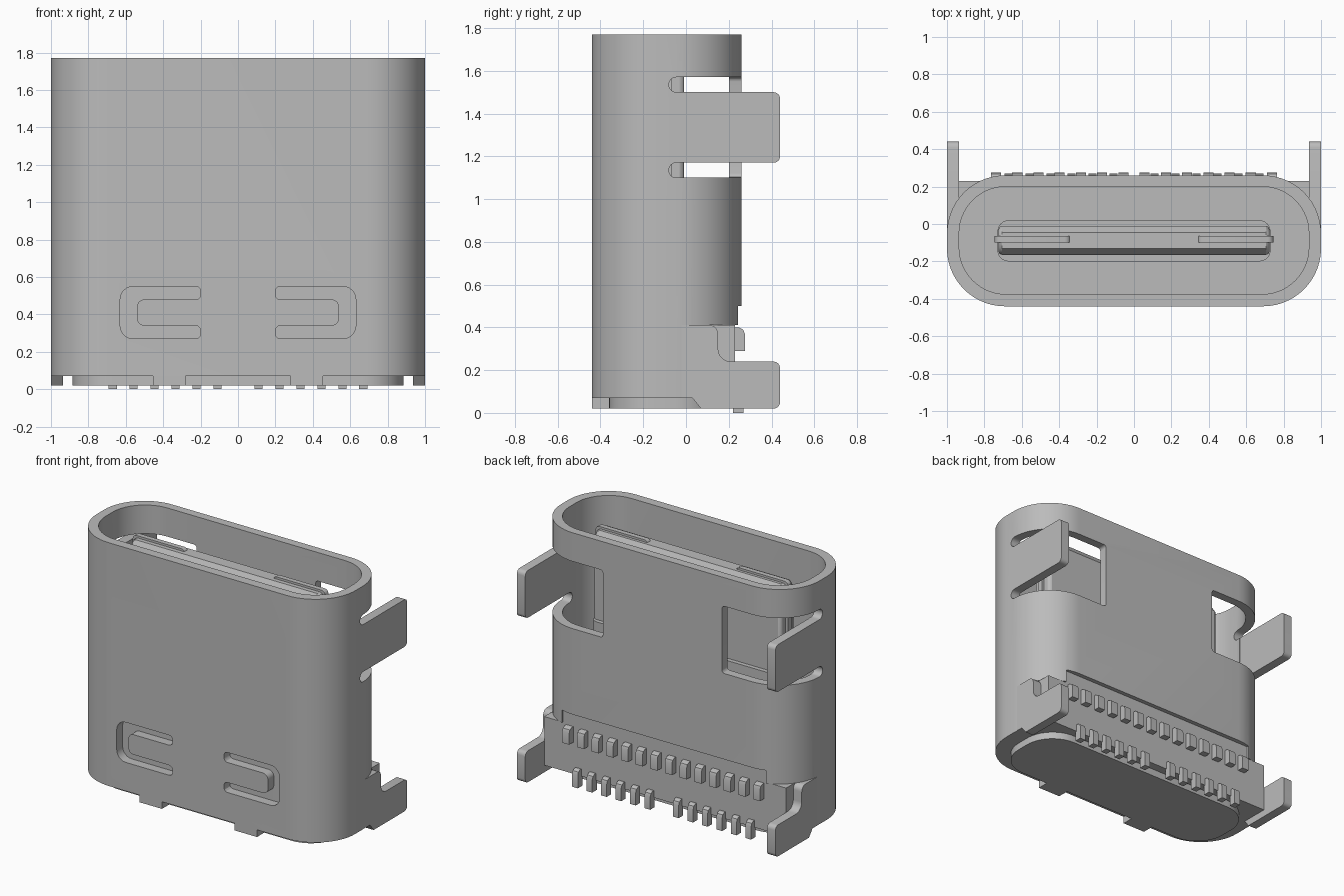
import bpy, bmesh, math
from mathutils import Vector

if "Cube" in bpy.data.objects:
    bpy.data.objects.remove(bpy.data.objects["Cube"], do_unlink=True)

grey = bpy.data.materials.new("metal_grey")
grey.use_nodes = True
COLOUR = (0.5, 0.5, 0.5, 1.0)
grey.diffuse_color = COLOUR
bsdf = next(n for n in grey.node_tree.nodes if n.type == 'BSDF_PRINCIPLED')
bsdf.inputs["Base Color"].default_value = COLOUR
bsdf.inputs["Roughness"].default_value = 0.6


def arc(cx, cy, r, a0, a1, n=6):
    """Points on an arc, angles in degrees."""
    return [(cx + r * math.cos(math.radians(a0 + (a1 - a0) * i / n)),
             cy + r * math.sin(math.radians(a0 + (a1 - a0) * i / n))) for i in range(n + 1)]


def rounded_rect(x0, x1, y0, y1, r, n=6):
    return (arc(x1 - r, y0 + r, r, -90, 0, n) + arc(x1 - r, y1 - r, r, 0, 90, n)
            + arc(x0 + r, y1 - r, r, 90, 180, n) + arc(x0 + r, y0 + r, r, 180, 270, n))


def prism(name, pts, axis, lo, hi):
    """Extrude a 2D profile along an axis; x uses (y,z), y uses (x,z), z uses (x,y)."""
    place = {'x': lambda p, t: (t, p[0], p[1]),
             'y': lambda p, t: (p[0], t, p[1]),
             'z': lambda p, t: (p[0], p[1], t)}[axis]
    bm = bmesh.new()
    face = bm.faces.new([bm.verts.new(place(p, lo)) for p in pts])
    top = bmesh.ops.extrude_face_region(bm, geom=[face])["geom"]
    shift = Vector(place((0, 0), hi - lo))
    bmesh.ops.translate(bm, vec=shift, verts=[v for v in top if isinstance(v, bmesh.types.BMVert)])
    bmesh.ops.remove_doubles(bm, verts=bm.verts, dist=1e-5)
    bmesh.ops.recalc_face_normals(bm, faces=bm.faces)
    me = bpy.data.meshes.new(name)
    bm.to_mesh(me)
    bm.free()
    me.materials.append(grey)
    ob = bpy.data.objects.new(name, me)
    bpy.context.collection.objects.link(ob)
    return ob


def box(name, x0, x1, y0, y1, z0, z1):
    return prism(name, [(x0, y0), (x1, y0), (x1, y1), (x0, y1)], 'z', z0, z1)


def cut(target, cutter):
    """Subtract the cutter, then remove it."""
    mod = target.modifiers.new("cut", 'BOOLEAN')
    mod.operation = 'DIFFERENCE'
    mod.solver = 'EXACT'
    mod.object = cutter
    bpy.context.view_layer.objects.active = target
    bpy.ops.object.modifier_apply(modifier=mod.name)
    bpy.data.objects.remove(cutter, do_unlink=True)


# Shell: hollow rounded tube
shell = prism("shell", rounded_rect(-1, 1, -0.44, 0.26, 0.31, 14), 'z', 0.07, 1.77)
cut(shell, prism("bore", rounded_rect(-0.935, 0.935, -0.375, 0.20, 0.25, 14), 'z', -0.2, 2.0))

# Rear openings at the foot of the shell
cut(shell, box("rear_cut", -0.79, 0.79, 0.03, 0.6, -0.1, 0.50))
cut(shell, box("corner_cut", -1.2, 1.2, 0.03, 0.6, -0.1, 0.41))

for s in (-1, 1):
    # Side windows wrapping round to the back, with round-ended slots
    xs = sorted((0.46 * s, 1.2 * s))
    cut(shell, prism("window", rounded_rect(*xs, 1.10, 1.57, 0.02, 3), 'y', -0.02, 0.5))
    xs = sorted((0.8 * s, 1.2 * s))
    for z in (1.10, 1.50):
        cut(shell, prism("slot", rounded_rect(-0.08, 0.1, z, z + 0.07, 0.034), 'x', *xs))

    # U-shaped spring slots in the front
    u = (arc(0.56, 0.34, 0.07, -90, 0) + arc(0.56, 0.48, 0.07, 0, 90)
         + arc(0.225, 0.525, 0.025, 90, 180, 3) + arc(0.225, 0.505, 0.025, 180, 270, 3)
         + arc(0.50, 0.44, 0.04, 90, 0) + arc(0.50, 0.38, 0.04, 0, -90)
         + arc(0.225, 0.315, 0.025, 90, 180, 3) + arc(0.225, 0.295, 0.025, 180, 270, 3))
    cut(shell, prism("spring_slot", [(s * x, z) for x, z in u], 'y', -0.6, -0.3))

# Mounting legs, both sides
lower_leg = ([(-0.02, 0.07), (0.03, 0.07), (0.07, 0.02)] + arc(0.41, 0.05, 0.03, -90, 0, 4)
             + arc(0.41, 0.21, 0.03, 0, 90, 4) + arc(0.21, 0.30, 0.06, 270, 180, 6)
             + arc(0.11, 0.37, 0.04, 0, 90, 5) + [(-0.02, 0.41)])
upper_leg = [(-0.06, 1.17)] + arc(0.41, 1.20, 0.03, -90, 0, 4) + arc(0.41, 1.47, 0.03, 0, 90, 4) + [(-0.06, 1.50)]
for side, s in (("right", -1), ("left", 1)):
    xs = sorted((0.935 * s, 1.0 * s))
    prism(side + "_upper_leg", upper_leg, 'x', *xs)
    prism(side + "_lower_leg", lower_leg, 'x', *xs)
    # Front tabs at the shell's bottom edge
    xs = sorted((0.28 * s, 0.455 * s))
    box(side + "_bottom_tab", *xs, -0.44, -0.34, 0.02, 0.09)

# Plastic body inside the shell
prism("core", rounded_rect(-0.935, 0.935, -0.375, 0.20, 0.25, 14), 'z', 0.07, 0.58)
prism("bottom_plug", rounded_rect(-0.885, 0.885, -0.36, 0.17, 0.22, 12), 'z', 0.02, 0.08)
box("rear_block", -0.935, 0.935, 0.02, 0.23, 0.07, 0.41)
box("rear_block_top", -0.79, 0.79, 0.02, 0.23, 0.40, 0.50)

# Tongue with a thicker root and metal latch plates
prism("tongue_root", rounded_rect(-0.73, 0.73, -0.20, 0.02, 0.06), 'z', 0.5, 1.06)
tongue = prism("tongue", [(-0.165, 0.5), (-0.165, 1.62), (-0.13, 1.67), (-0.045, 1.67),
                          (-0.01, 1.62), (-0.01, 0.5)], 'x', -0.725, 0.725)
ends = tongue.modifiers.new("rounded_ends", 'BEVEL')
ends.width = 0.02
ends.segments = 2
ends.limit_method = 'ANGLE'
ends.angle_limit = math.radians(60)
for side, s in (("right", -1), ("left", 1)):
    xs = sorted((0.34 * s, 0.745 * s))
    prism(side + "_latch_plate", rounded_rect(*xs, 0.5, 1.685, 0.03, 4), 'y', -0.10, -0.065)

# Contact pins: upper row of fourteen, lower row in two groups of six
upper_pin = [(0.2, 0.29), (0.275, 0.29), (0.275, 0.37), (0.267, 0.39), (0.247, 0.40), (0.2, 0.40)]
lower_pin = [(0.22, 0.0), (0.27, 0.0), (0.27, 0.09), (0.262, 0.11), (0.245, 0.12), (0.22, 0.12)]
for i in range(14):
    x = (i - 6.5) * 0.1135
    prism(f"upper_pin_{i + 1}", upper_pin, 'x', x - 0.027, x + 0.027)
for i in range(6):
    for side, s in (("right", -1), ("left", 1)):
        x = s * (0.11 + 0.112 * i)
        prism(f"{side}_lower_pin_{i + 1}", lower_pin, 'x', x - 0.022, x + 0.022)

# Smooth the curves, keep the edges sharp
bpy.ops.object.select_all(action='DESELECT')
for ob in bpy.context.scene.objects:
    if ob.type == 'MESH':
        ob.select_set(True)
bpy.context.view_layer.objects.active = shell
bpy.ops.object.shade_smooth_by_angle(angle=math.radians(30))
